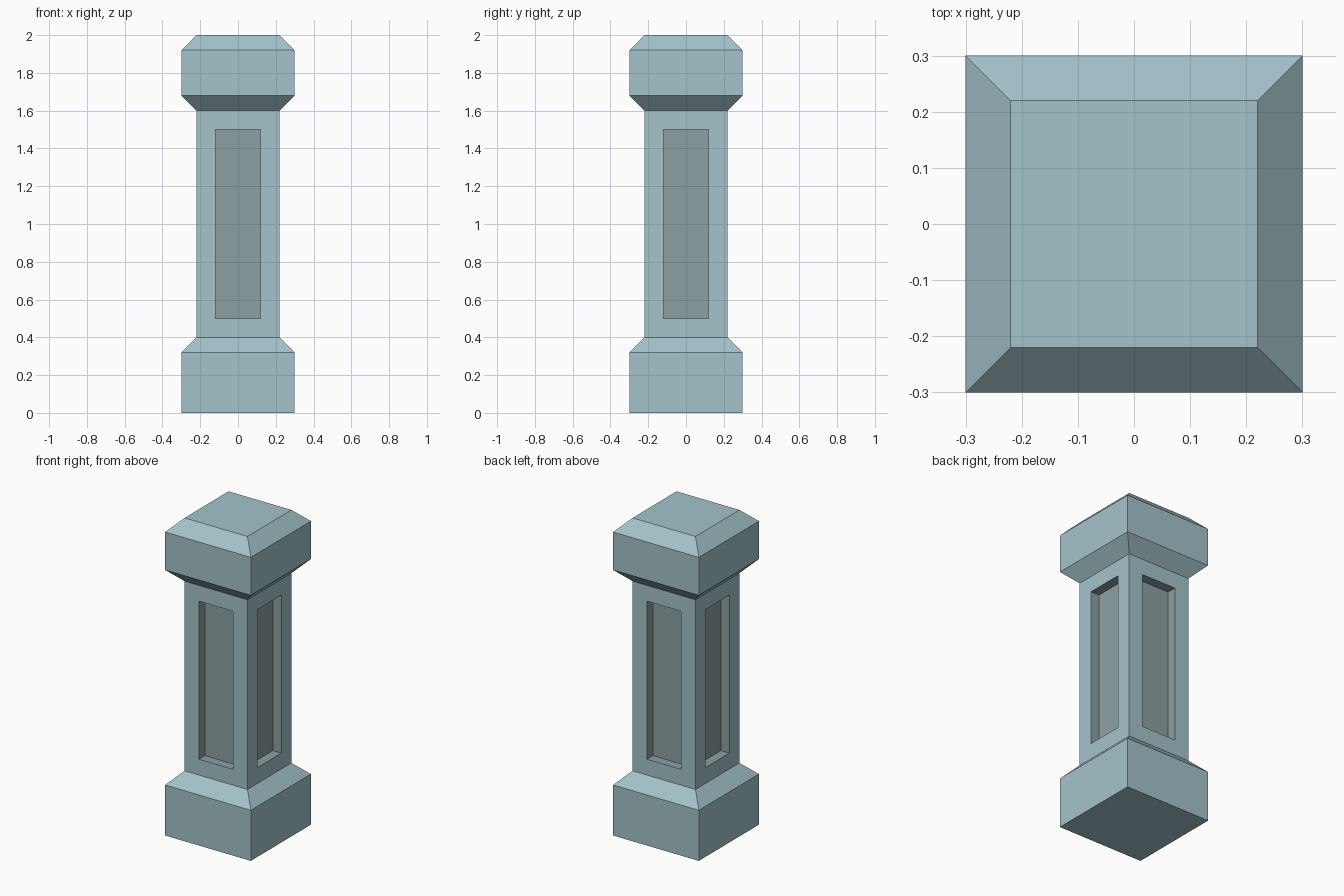
import bpy, bmesh
from math import pi
from mathutils import Matrix

if "Cube" in bpy.data.objects:
    bpy.data.objects.remove(bpy.data.objects["Cube"])


def material(name, rgb):
    mat = bpy.data.materials.new(name)
    mat.diffuse_color = (*rgb, 1)
    mat.use_nodes = True
    mat.node_tree.nodes["Principled BSDF"].inputs["Base Color"].default_value = mat.diffuse_color
    return mat


stone = material("stone", (0.37, 0.55, 0.59))
panel_stone = material("panel_stone", (0.27, 0.35, 0.37))

# Pillar: square cross-section swept up a half-width / height profile
profile = [(0.30, 0), (0.30, 0.32), (0.22, 0.40), (0.22, 1.60),
           (0.30, 1.68), (0.30, 1.92), (0.22, 2.00)]
corners = [(-1, -1), (1, -1), (1, 1), (-1, 1)]
bm = bmesh.new()
rings = [[bm.verts.new((x * w, y * w, z)) for x, y in corners] for w, z in profile]
bm.faces.new(rings[0][::-1])
bm.faces.new(rings[-1])
shaft_sides = []
for level, (low, high) in enumerate(zip(rings, rings[1:])):
    for i in range(4):
        j = (i + 1) % 4
        face = bm.faces.new((low[i], low[j], high[j], high[i]))
        if level == 2:
            shaft_sides.append(face)

# Recessed panels: one opening, frame and sunken floor per shaft side
bm.normal_update()
half_width, bottom, top, depth = 0.12, 0.50, 1.50, 0.06
for side, face in enumerate(shaft_sides):
    outer = list(face.verts)
    turn = Matrix.Rotation(side * pi / 2, 4, 'Z')

    def loop(y):
        points = [(-half_width, y, bottom), (half_width, y, bottom),
                  (half_width, y, top), (-half_width, y, top)]
        return [bm.verts.new(turn @ Matrix.Translation(p).to_translation()) for p in points]

    rim, back = loop(-0.22), loop(-0.22 + depth)
    bm.faces.remove(face)
    for i in range(4):
        j = (i + 1) % 4
        bm.faces.new((outer[i], outer[j], rim[j], rim[i]))
        bm.faces.new((rim[i], rim[j], back[j], back[i])).material_index = 1
    bm.faces.new(back).material_index = 1

bmesh.ops.recalc_face_normals(bm, faces=bm.faces[:])
mesh = bpy.data.meshes.new("pillar")
bm.to_mesh(mesh)
bm.free()
mesh.materials.append(stone)
mesh.materials.append(panel_stone)
bpy.context.collection.objects.link(bpy.data.objects.new("pillar", mesh))
